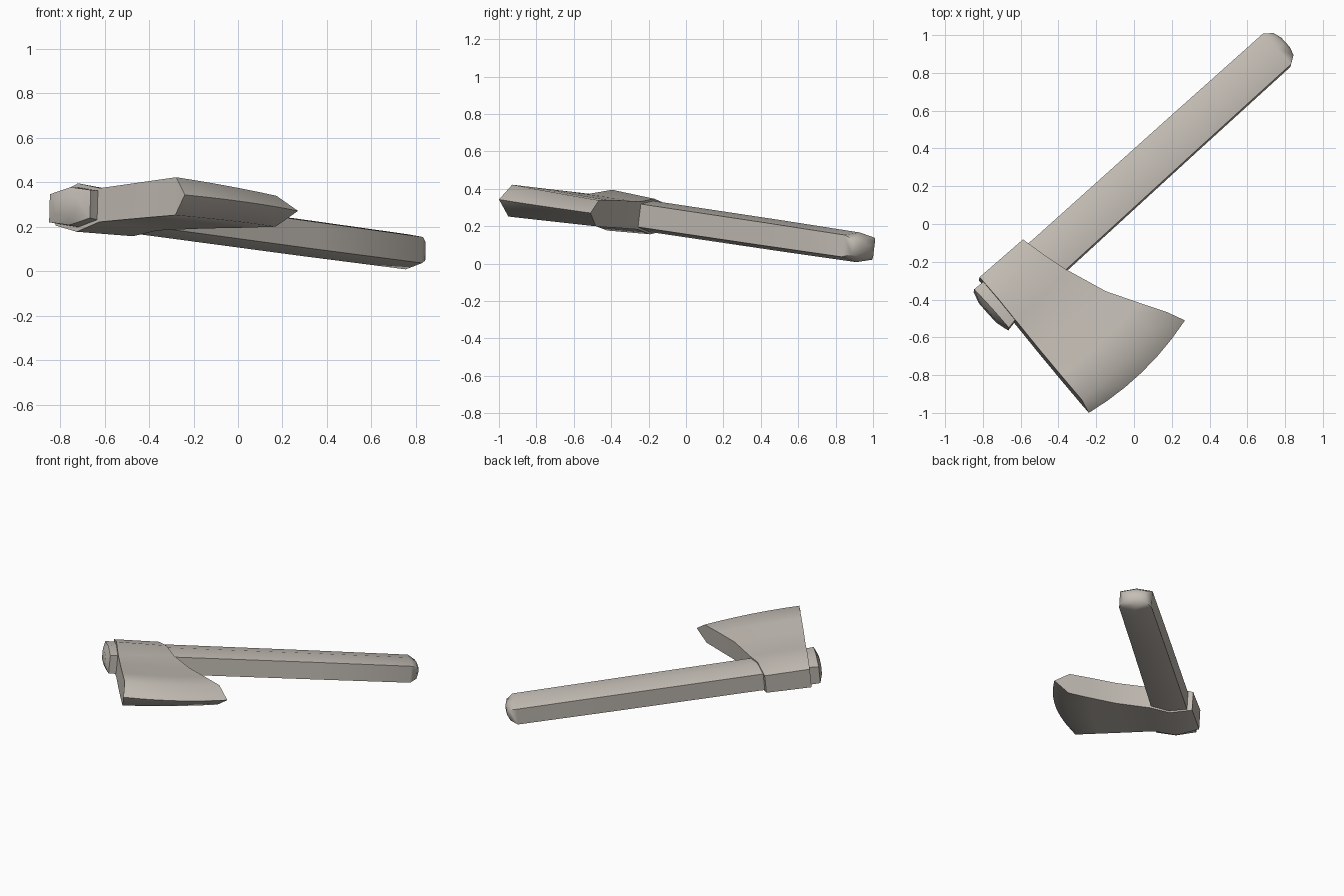
import bpy, bmesh, math
from mathutils import Vector

if "Cube" in bpy.data.objects:
    bpy.data.objects.remove(bpy.data.objects["Cube"])

# One worn grey colour for the whole axe
grey = bpy.data.materials.new("warm_grey")
grey.diffuse_color = (0.55, 0.51, 0.46, 1)
grey.use_nodes = True
grey.node_tree.nodes["Principled BSDF"].inputs["Base Color"].default_value = grey.diffuse_color


def place(u, v, w):
    """u runs along the handle to the butt, v toward the cutting edge, w is thickness."""
    x = 0.743 * u + 0.669 * v
    y = 0.669 * u - 0.743 * v
    z = 0.085 - 0.1 * (u - 1.2) + 0.07 * (v + 0.18)
    n = Vector((0.028, 0.119, 0.99))
    return Vector((x, y, z)) + n * w


def finish(bm, name, angle):
    bmesh.ops.remove_doubles(bm, verts=bm.verts, dist=0.0005)
    bmesh.ops.recalc_face_normals(bm, faces=bm.faces)
    mesh = bpy.data.meshes.new(name)
    bm.to_mesh(mesh)
    bm.free()
    mesh.materials.append(grey)
    ob = bpy.data.objects.new(name, mesh)
    bpy.context.collection.objects.link(ob)
    bpy.ops.object.select_all(action='DESELECT')
    ob.select_set(True)
    bpy.context.view_layer.objects.active = ob
    bpy.ops.object.shade_smooth_by_angle(angle=math.radians(angle))
    return ob


def hex_loft(name, stations, angle):
    """Six-sided bar from (u, centre v, half width, half height)."""
    section = [(0, 1), (1, 0.74), (1, -0.74), (0, -1), (-1, -0.74), (-1, 0.74)]
    bm = bmesh.new()
    rings = [[bm.verts.new(place(u, c + a * wv, b * h)) for a, b in section]
             for u, c, wv, h in stations]
    for r, s in zip(rings, rings[1:]):
        for i in range(6):
            j = (i + 1) % 6
            bm.faces.new((r[i], r[j], s[j], s[i]))
    bm.faces.new(rings[0])
    bm.faces.new(rings[-1])
    return finish(bm, name, angle)


# Handle: flared front knob, straight shaft, domed butt
hex_loft("handle", [
    (-0.888, -0.17, 0.07, 0.045), (-0.866, -0.168, 0.137, 0.086),
    (-0.80, -0.172, 0.130, 0.090), (-0.45, -0.175, 0.118, 0.084),
    (0.53, -0.178, 0.113, 0.083), (1.178, -0.178, 0.110, 0.080),
    (1.222, -0.175, 0.078, 0.055), (1.238, -0.175, 0.035, 0.022)], 40)

# Axe head: socket, cheeks and bevelled cutting edge, lofted along v
# (toe u, heel u, toe v, heel v, bulge, toe half thickness, heel half thickness)
stations = [
    (-0.803, -0.498, -0.333, -0.328, 0.00, 0.070, 0.066),
    (-0.810, -0.470, -0.180, -0.180, 0.00, 0.110, 0.096),
    (-0.815, -0.435, -0.025, -0.055, 0.00, 0.077, 0.075),
    (-0.825, -0.356, 0.171, 0.171, 0.00, 0.080, 0.074),
    (-0.832, -0.265, 0.350, 0.335, 0.01, 0.083, 0.073),
    (-0.837, -0.190, 0.511, 0.467, 0.02, 0.086, 0.070),
    (-0.847, -0.141, 0.583, 0.560, 0.04, 0.000, 0.000)]
N = 6
bm = bmesh.new()
sheets = []
for side in (1, -1):
    sheet = []
    for u0, u1, v0, v1, bulge, h0, h1 in stations:
        row = []
        for k in range(N + 1):
            t = k / N
            v = v0 + (v1 - v0) * t + bulge * 4 * t * (1 - t)
            row.append(bm.verts.new(place(u0 + (u1 - u0) * t, v, side * (h0 + (h1 - h0) * t))))
        sheet.append(row)
    for r, s in zip(sheet, sheet[1:]):
        for k in range(N):
            bm.faces.new((r[k], r[k + 1], s[k + 1], s[k]))
    sheets.append(sheet)
top, bot = sheets
# Toe and heel walls, then the back of the socket
for k in (0, N):
    for i in range(len(stations) - 1):
        bm.faces.new((top[i][k], top[i + 1][k], bot[i + 1][k], bot[i][k]))
for k in range(N):
    bm.faces.new((top[0][k], top[0][k + 1], bot[0][k + 1], bot[0][k]))
finish(bm, "axe_head", 50)
